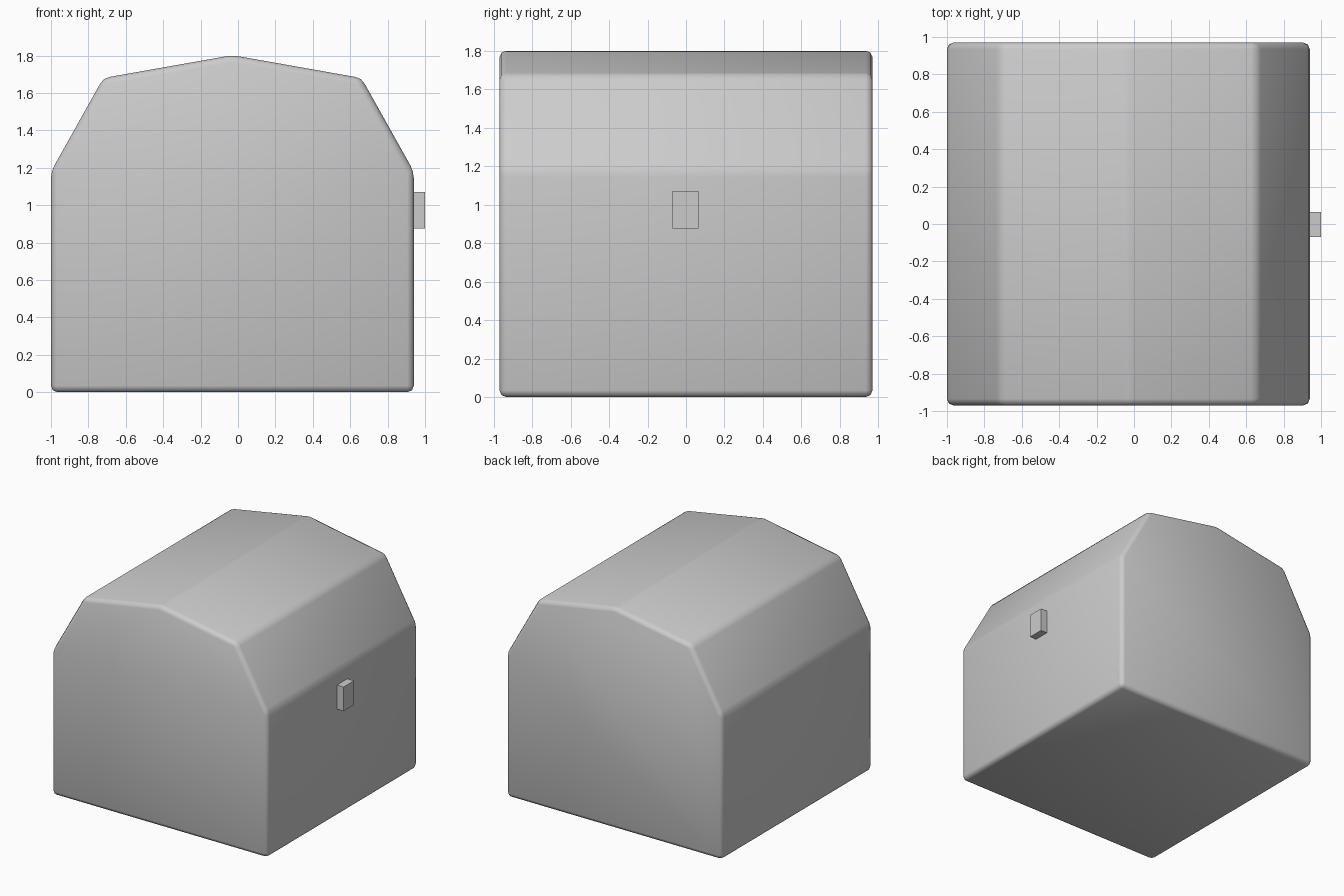
import bpy, bmesh, math

if "Cube" in bpy.data.objects:
    bpy.data.objects.remove(bpy.data.objects["Cube"])

def finish(name, bm):
    bmesh.ops.recalc_face_normals(bm, faces=bm.faces[:])
    me = bpy.data.meshes.new(name)
    bm.to_mesh(me)
    bm.free()
    ob = bpy.data.objects.new(name, me)
    bpy.context.collection.objects.link(ob)
    return ob

# main body: gambrel-roof half profile mirrored about the ridge, extruded along y
CX, HALF_Y = -0.03, 0.97
half = [(0.97, 0.0), (0.97, 1.18), (0.69, 1.68)]
profile = half + [(0.0, 1.802)] + [(-x, z) for x, z in reversed(half)]
bm = bmesh.new()
front = bm.faces.new([bm.verts.new((CX + x, -HALF_Y, z)) for x, z in profile])
ext = bmesh.ops.extrude_face_region(bm, geom=[front], use_keep_orig=True)
bmesh.ops.translate(bm, vec=(0, 2 * HALF_Y, 0),
                    verts=[g for g in ext['geom'] if isinstance(g, bmesh.types.BMVert)])
body = finish("body", bm)

# softened edges
bev = body.modifiers.new("soft_edges", 'BEVEL')
bev.width = 0.035
bev.segments = 2
bev.limit_method = 'ANGLE'
bev.angle_limit = math.radians(10)
for p in body.data.polygons:
    p.use_smooth = True

# small latch block on the right wall
bm = bmesh.new()
bmesh.ops.create_cube(bm, size=1)
bmesh.ops.scale(bm, vec=(0.07, 0.134, 0.196), verts=bm.verts[:])
bmesh.ops.translate(bm, vec=(0.965, -0.002, 0.973), verts=bm.verts[:])
finish("latch", bm)
